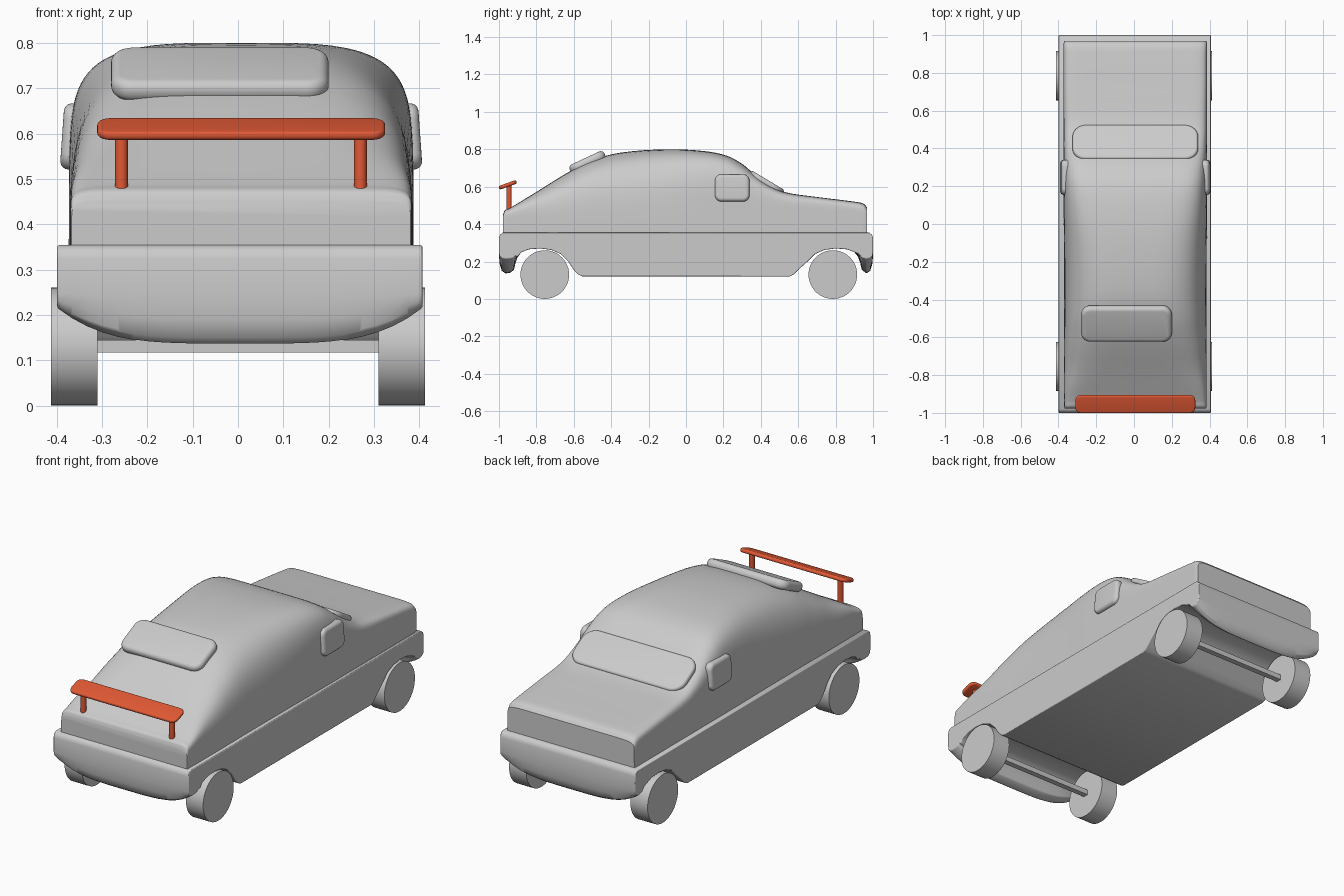
import bpy, bmesh, math
from mathutils import Matrix

if "Cube" in bpy.data.objects:
    bpy.data.objects.remove(bpy.data.objects["Cube"])

CX = 0.007  # the body sits a touch off centre


def finish(bm, name, mat=None, angle=40):
    bmesh.ops.recalc_face_normals(bm, faces=bm.faces)
    me = bpy.data.meshes.new(name)
    bm.to_mesh(me)
    bm.free()
    ob = bpy.data.objects.new(name, me)
    bpy.context.collection.objects.link(ob)
    me.shade_smooth()
    if angle:
        me.set_sharp_from_angle(angle=math.radians(angle))
    if mat:
        me.materials.append(mat)
    return ob


def loft(rings, name, mat=None, angle=40, matrix=None):
    """Closed solid through rings with equal point counts."""
    bm = bmesh.new()
    vs = [[bm.verts.new(p) for p in r] for r in rings]
    n = len(rings[0])
    for a, b in zip(vs, vs[1:]):
        for i in range(n):
            j = (i + 1) % n
            bm.faces.new((a[i], a[j], b[j], b[i]))
    bm.faces.new(vs[0])
    bm.faces.new(vs[-1])
    if matrix:
        bm.transform(matrix)
    return finish(bm, name, mat, angle)


def panel(name, sx, sy, thick, radius, edge, loc, rot, mat=None):
    """Pillow-edged rounded rectangle."""
    rings = []
    steps = [k * math.pi / 10 for k in range(6)]
    levels = [(edge * (1 - math.sin(t)), -thick / 2 + edge * (1 - math.cos(t))) for t in steps]
    levels += [(i, -z) for i, z in reversed(levels)]
    for inset, z in levels:
        r = radius - inset
        ring = []
        for q, (dx, dy) in enumerate(((1, 1), (-1, 1), (-1, -1), (1, -1))):
            for k in range(9):
                a = (q + k / 8) * math.pi / 2
                ring.append((dx * (sx / 2 - radius) + r * math.cos(a),
                             dy * (sy / 2 - radius) + r * math.sin(a), z))
        rings.append(ring)
    return loft(rings, name, mat, 50, Matrix.Translation(loc) @ rot)


def cylinder(name, r, depth, loc, axis='Z', mat=None):
    bm = bmesh.new()
    bmesh.ops.create_cone(bm, cap_ends=True, segments=48, radius1=r, radius2=r, depth=depth)
    rot = Matrix.Rotation(math.pi / 2, 4, 'Y') if axis == 'X' else Matrix()
    bm.transform(Matrix.Translation(loc) @ rot)
    return finish(bm, name, mat)


def rx(deg):
    return Matrix.Rotation(math.radians(deg), 4, 'X')


# Lower body: side profile with wheel arches, swept across the width
half = [(-.555, .12), (-.575, .13), (-.60, .155), (-.63, .2), (-.67, .24), (-.72, .262),
        (-.78, .27), (-.84, .265), (-.88, .25), (-.9, .225), (-.912, .19), (-.92, .155),
        (-.94, .14), (-.965, .136), (-.985, .15), (-.997, .19), (-1, .24), (-1, .325),
        (-.995, .343), (-.98, .354)]
rear = [(-y + (.02 if .61 < -y < .95 else 0), z) for y, z in half]
profile = half + rear[::-1]
rings = []
for i in range(25):
    u = -1 + i / 12
    ring = []
    for y, z in profile:
        if abs(y) > .9 and z < .25:  # bumper bottoms curve up at the sides
            z += (.25 - z) * .7 * abs(u) ** 4
        ring.append((.004 + u * .403, y, z))
    rings.append(ring)
lower = loft(rings, "lower_body", angle=None)
bev = lower.modifiers.new("rounded_edges", 'BEVEL')
bev.width = .012
bev.segments = 3
bev.limit_method = 'ANGLE'
bev.angle_limit = math.radians(40)
bev.harden_normals = True

# Upper body: stations of (y, roof height, squareness, half width)
st = [(-.978, .45, 14, .374), (-.97, .472, 14, .376), (-.94, .487, 12, .377),
      (-.8, .572, 6, .378), (-.62, .683, 4.2, .378), (-.5, .742, 3.8, .377),
      (-.35, .782, 3.6, .377), (-.1, .80, 4.2, .378), (.1, .79, 5.5, .38),
      (.22, .765, 6.5, .38), (.3, .722, 7, .38), (.36, .672, 8, .38), (.43, .618, 10, .38),
      (.52, .573, 12, .38), (.7, .545, 14, .38), (.9, .52, 14, .38), (.95, .509, 14, .38),
      (.968, .49, 14, .377)]


def slope(i, c):
    a, b = st[max(i - 1, 0)], st[min(i + 1, len(st) - 1)]
    return (b[c] - a[c]) / (b[0] - a[0])


def hermite(i, t, c):
    h = st[i + 1][0] - st[i][0]
    return ((2*t**3 - 3*t**2 + 1) * st[i][c] + (t**3 - 2*t**2 + t) * h * slope(i, c)
            + (3*t**2 - 2*t**3) * st[i + 1][c] + (t**3 - t**2) * h * slope(i + 1, c))


rings = []
for i in range(len(st) - 1):
    for k in range(4 if i < len(st) - 2 else 5):
        t = k / 4
        y = st[i][0] + t * (st[i + 1][0] - st[i][0])
        top, n, w = (hermite(i, t, c) for c in (1, 2, 3))
        ring = []
        for s in range(41):
            a = math.pi * s / 40
            c, sn = math.cos(a), max(math.sin(a), 0)
            x = math.copysign(abs(c) ** (2 / n), c) * w if s != 20 else 0
            z = (top - .34) * sn ** (2 / n) if s not in (0, 40) else 0
            ring.append((CX + x, y, .34 + z))
        rings.append(ring)
loft(rings, "upper_body")

# Windows
panel("front_window", .48, .205, .05, .05, .022, (-.04, -.527, .731), rx(25))
panel("rear_window", .665, .21, .034, .07, .014, (CX, .43, .62), rx(-31))
for side, s in (("left", -1), ("right", 1)):
    rot = Matrix.Rotation(math.radians(s * 86), 4, 'Y') @ Matrix.Rotation(0, 4, 'Z')
    panel(side + "_side_window", .146, .185, .05, .035, .018,
          (CX + s * .37, .247, .593), rot)

# Wheels and axles
for end, y in (("front", -.755), ("rear", .785)):
    for side, s in (("left", -1), ("right", 1)):
        cylinder(f"{end}_{side}_wheel", .13, .102, (s * .361, y, .13), 'X')
    bm = bmesh.new()
    bmesh.ops.create_cube(bm, size=1)
    bm.transform(Matrix.Translation((0, y, .131)) @ Matrix.Diagonal((.64, .03, .028, 1)))
    finish(bm, end + "_axle")

# Red wing on two posts
red = bpy.data.materials.new("wing_red")
red.diffuse_color = (.75, .1, .035, 1)
red.use_nodes = True
red.node_tree.nodes["Principled BSDF"].inputs["Base Color"].default_value = red.diffuse_color
panel("wing", .635, .1, .02, .03, .009, (CX, -.953, .61), rx(20), red)
for side, x in (("left", -.257), ("right", .27)):
    cylinder(side + "_wing_post", .014, .135, (x, -.946, .5395), 'Z', red)
